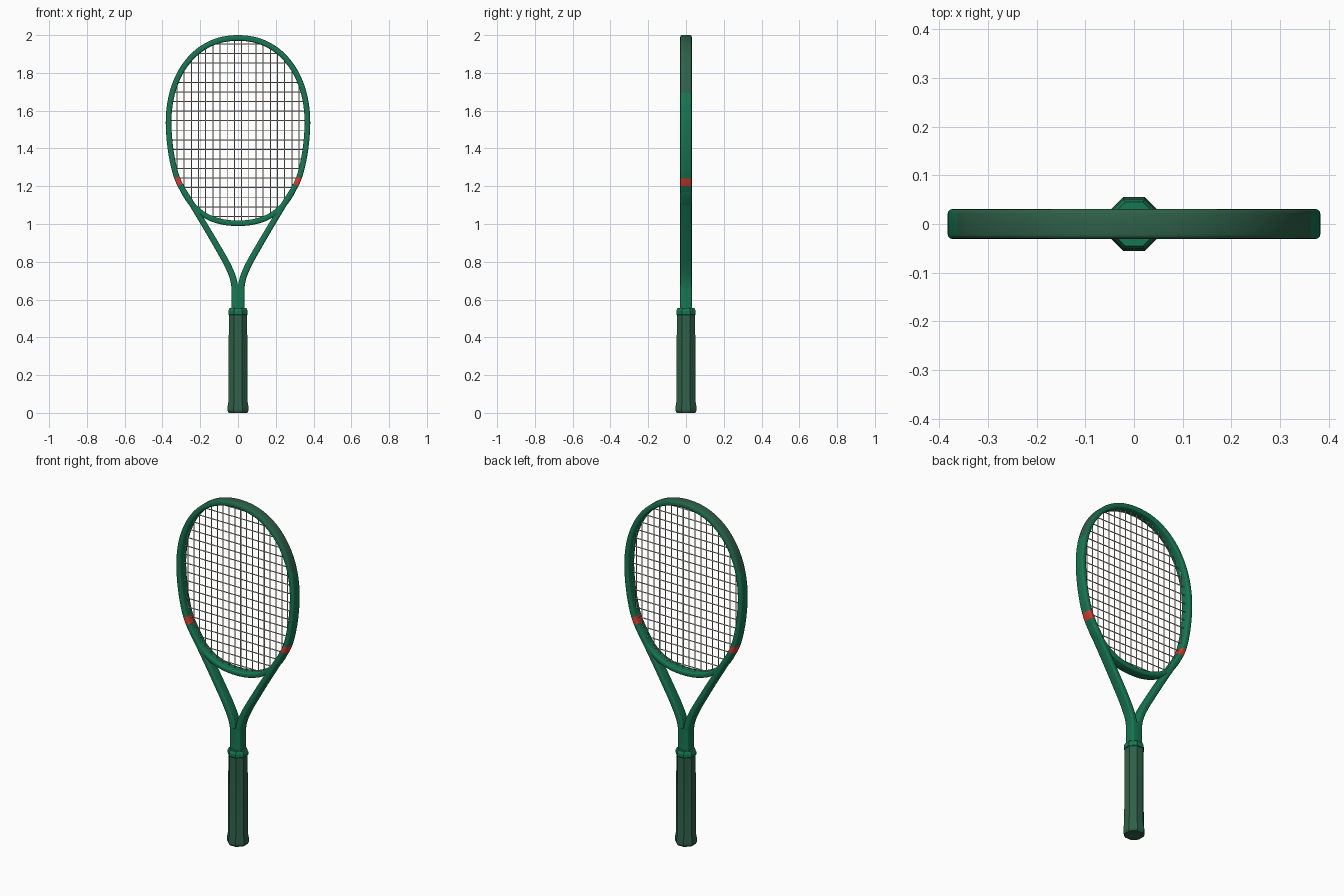
import bpy, bmesh, math
from mathutils import Vector, Matrix

if "Cube" in bpy.data.objects:
    bpy.data.objects.remove(bpy.data.objects["Cube"])


def material(name, rgb):
    mat = bpy.data.materials.new(name)
    mat.use_nodes = True
    mat.diffuse_color = (*rgb, 1)
    mat.node_tree.nodes["Principled BSDF"].inputs["Base Color"].default_value = (*rgb, 1)
    return mat


GREEN = material("frame green", (0.008, 0.185, 0.085))
DULL = material("dull dark green", (0.028, 0.118, 0.065))
RED = material("band red", (0.68, 0.045, 0.025))
STRING = material("string cream", (0.7, 0.64, 0.58))


def finish(bm, name, mats, angle=35):
    bmesh.ops.recalc_face_normals(bm, faces=bm.faces)
    mesh = bpy.data.meshes.new(name)
    bm.to_mesh(mesh)
    bm.free()
    for m in mats:
        mesh.materials.append(m)
    obj = bpy.data.objects.new(name, mesh)
    bpy.context.collection.objects.link(obj)
    bpy.ops.object.select_all(action="DESELECT")
    obj.select_set(True)
    bpy.context.view_layer.objects.active = obj
    bpy.ops.object.shade_smooth_by_angle(angle=math.radians(angle))


def smooth_path(half, steps=16):
    """Mirror a left-to-centre point list and smooth it with a Catmull-Rom spline."""
    pts = [Vector((-x, z)) for x, z in half] + [Vector(p) for p in half[-2::-1]]
    pts = [2 * pts[0] - pts[1]] + pts + [2 * pts[-1] - pts[-2]]
    path = []
    for a, b, c, d in zip(pts, pts[1:], pts[2:], pts[3:]):
        for i in range(steps):
            t = i / steps
            path.append(0.5 * (2 * b + (c - a) * t + (2 * a - 5 * b + 4 * c - d) * t**2
                               + (3 * b - a - 3 * c + d) * t**3))
    return path + [pts[-2]]


def section(w, d, r=0.009, seg=3):
    """Rounded rectangle: w across the frame, d front to back."""
    out = []
    for k, (sx, sy) in enumerate([(1, 1), (-1, 1), (-1, -1), (1, -1)]):
        for i in range(seg + 1):
            a = math.radians(90 * (k + i / seg))
            out.append((sx * (w - r) + r * math.cos(a), sy * (d - r) + r * math.sin(a)))
    return out


def sweep(name, path, width, depth, mats, rule=lambda mid, outward: 0):
    bm = bmesh.new()
    rings = []
    for i, p in enumerate(path):
        t = (path[min(i + 1, len(path) - 1)] - path[max(i - 1, 0)]).normalized()
        n = Vector((-t.y, t.x))
        rings.append([bm.verts.new((p.x + n.x * u, v, p.y + n.y * u))
                      for u, v in section(width(p.y), depth)])
    shape = section(width(path[0].y), depth)
    count = len(shape)
    for i in range(len(rings) - 1):
        mid = (path[i] + path[i + 1]) / 2
        for j in range(count):
            k = (j + 1) % count
            f = bm.faces.new((rings[i][j], rings[i][k], rings[i + 1][k], rings[i + 1][j]))
            edge = Vector(shape[k]) - Vector(shape[j])
            f.material_index = rule(mid, edge.normalized().y)
    bm.faces.new(rings[0])
    bm.faces.new(rings[-1])
    finish(bm, name, mats)


# Frame: twin shaft tubes, arms and upper head in one sweep
arms = [(0.0165, 0.53), (0.0165, 0.60), (0.0165, 0.66), (0.03, 0.725), (0.064, 0.80),
        (0.118, 0.895), (0.18, 1.0), (0.25, 1.115), (0.317, 1.23), (0.353, 1.37)]
FULL = 2 / 2.15
crown = [(0.3675 * math.cos(a) ** FULL, 1.53 + 0.455 * math.sin(a) ** FULL)
         for a in (math.radians(15 * i) for i in range(6))] + [(0, 1.985)]
frame_path = smooth_path(arms + crown)


def frame_colour(mid, outward):
    if 1.208 < mid.y < 1.245:
        return 2
    return 1 if mid.y > 1.69 and outward > 0.4 else 0


def frame_width(z):
    return 0.015 + 0.0025 * min(max((1.1 - z) / 0.4, 0), 1)


sweep("frame", frame_path, frame_width, 0.0305, [GREEN, DULL, RED], frame_colour)

# Solid shaft joining the two tubes above the handle
sweep("shaft", [Vector((0, 0.53)), Vector((0, 0.68))], lambda z: 0.0342, 0.031, [GREEN])

# Throat bridge closing the bottom of the head
bridge_path = smooth_path([(0.302, 1.205), (0.276, 1.15), (0.23, 1.09), (0.165, 1.04),
                           (0.085, 1.012), (0, 1.004)])
sweep("throat_bridge", bridge_path, lambda z: 0.0145, 0.0295, [GREEN])

# Strings, trimmed to the head outline
hoop = [p for p in frame_path if p.y > 1.205] + bridge_path[::-1]


def span(axis, value):
    hits = []
    for p, q in zip(hoop, hoop[1:] + hoop[:1]):
        if (p[axis] - value) * (q[axis] - value) < 0:
            t = (value - p[axis]) / (q[axis] - p[axis])
            hits.append(p.lerp(q, t)[1 - axis])
    return min(hits), max(hits)


def strings(name, axis, values, y):
    bm = bmesh.new()
    for v in values:
        lo, hi = span(axis, v)
        mid = (lo + hi) / 2
        if axis == 0:
            mat = Matrix.Translation((v, y, mid))
        else:
            mat = Matrix.Translation((mid, y, v)) @ Matrix.Rotation(math.pi / 2, 4, "Y")
        bmesh.ops.create_cone(bm, cap_ends=True, segments=6, radius1=0.0028,
                              radius2=0.0028, depth=hi - lo, matrix=mat)
    finish(bm, name, [STRING], 70)


strings("main_strings", 0, [0.038 * (i - 8.5) + 1e-5 for i in range(18)], -0.0015)
strings("cross_strings", 1, [1.0401 + 0.0507 * i for i in range(19)], 0.0015)


# Eight-sided handle parts
def octagon_loft(name, profile, mat):
    bm = bmesh.new()
    rings = []
    for r, z in profile:
        R = r / math.cos(math.pi / 8)
        rings.append([bm.verts.new((R * math.cos(a), R * math.sin(a), z))
                      for a in (math.pi * (i + 0.5) / 4 for i in range(8))])
    for lo, hi in zip(rings, rings[1:]):
        for j in range(8):
            k = (j + 1) % 8
            bm.faces.new((lo[j], lo[k], hi[k], hi[j]))
    bm.faces.new(rings[0])
    bm.faces.new(rings[-1])
    finish(bm, name, [mat], 20)


octagon_loft("grip", [(0.049, 0), (0.055, 0.012), (0.055, 0.035), (0.0505, 0.06),
                      (0.0485, 0.52)], DULL)
octagon_loft("grip_collar", [(0.046, 0.515), (0.0515, 0.522), (0.0515, 0.54),
                             (0.045, 0.555)], GREEN)
